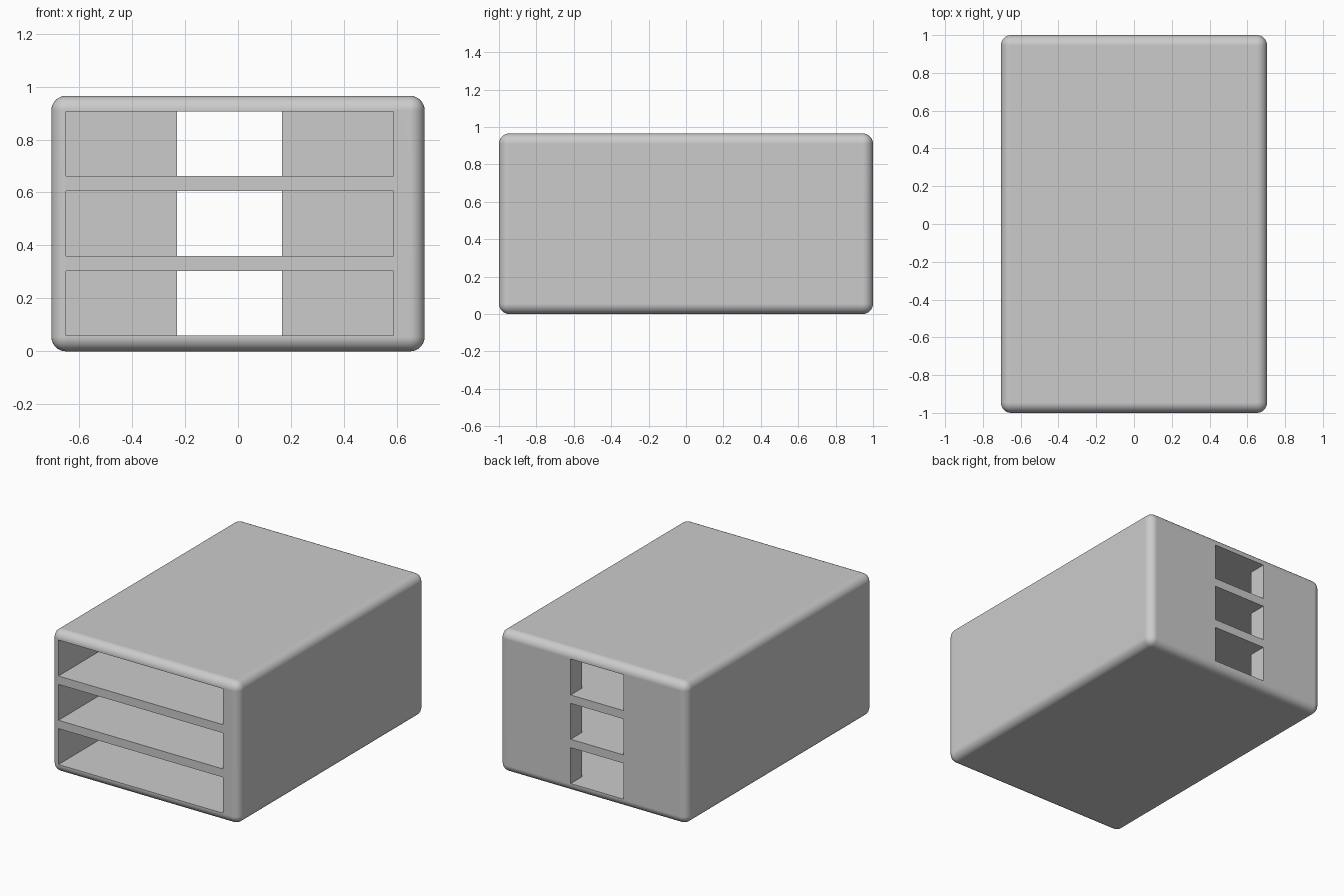
import bpy
import bmesh
import math

W, D, H = 1.41, 2.0, 0.965
RADIUS = 0.055

cube = bpy.data.objects.get("Cube")
if cube:
    bpy.data.objects.remove(cube, do_unlink=True)

grey = bpy.data.materials.new("plain grey")
grey.use_nodes = True
colour = (0.6, 0.6, 0.6, 1.0)
grey.diffuse_color = colour
grey.node_tree.nodes["Principled BSDF"].inputs["Base Color"].default_value = colour


def make_object(name, bm):
    bmesh.ops.recalc_face_normals(bm, faces=bm.faces)
    mesh = bpy.data.meshes.new(name)
    bm.to_mesh(mesh)
    bm.free()
    mesh.materials.append(grey)
    obj = bpy.data.objects.new(name, mesh)
    bpy.context.collection.objects.link(obj)
    return obj


def bay_cutter(z0, z1):
    """Drawer bay open at the front, narrowing to a slot through the back wall."""
    left, right, slot_l, slot_r = -0.65, 0.587, -0.23, 0.167
    front, wall, back = -1.1, 0.88, 1.1
    outline = [(left, front), (right, front), (right, wall), (slot_r, wall),
               (slot_r, back), (slot_l, back), (slot_l, wall), (left, wall)]
    bm = bmesh.new()
    face = bm.faces.new([bm.verts.new((x, y, z0)) for x, y in outline])
    top = bmesh.ops.extrude_face_region(bm, geom=[face])["geom"]
    bmesh.ops.translate(bm, vec=(0, 0, z1 - z0),
                        verts=[v for v in top if isinstance(v, bmesh.types.BMVert)])
    return make_object("bay_cutter", bm)


# Rounded cabinet shell
bm = bmesh.new()
bmesh.ops.create_cube(bm, size=1)
bmesh.ops.scale(bm, vec=(W, D, H), verts=bm.verts)
bmesh.ops.translate(bm, vec=(0, 0, H / 2), verts=bm.verts)
bmesh.ops.bevel(bm, geom=bm.edges[:], offset=RADIUS, segments=8,
                profile=0.5, affect='EDGES')
cabinet = make_object("drawer_cabinet", bm)
bpy.ops.object.select_all(action='DESELECT')
bpy.context.view_layer.objects.active = cabinet
cabinet.select_set(True)

# Three drawer bays with finger slots at the back
for i in range(3):
    z0 = 0.06 + 0.301 * i
    cutter = bay_cutter(z0, z0 + 0.244)
    cut = cabinet.modifiers.new("bay", 'BOOLEAN')
    cut.operation, cut.solver, cut.object = 'DIFFERENCE', 'EXACT', cutter
    bpy.ops.object.modifier_apply(modifier=cut.name)
    bpy.data.objects.remove(cutter, do_unlink=True)

# Smooth rounding, crisp openings, flat panels
bpy.ops.object.shade_smooth_by_angle(angle=math.radians(30))
weighted = cabinet.modifiers.new("flat panels", 'WEIGHTED_NORMAL')
weighted.keep_sharp = True
